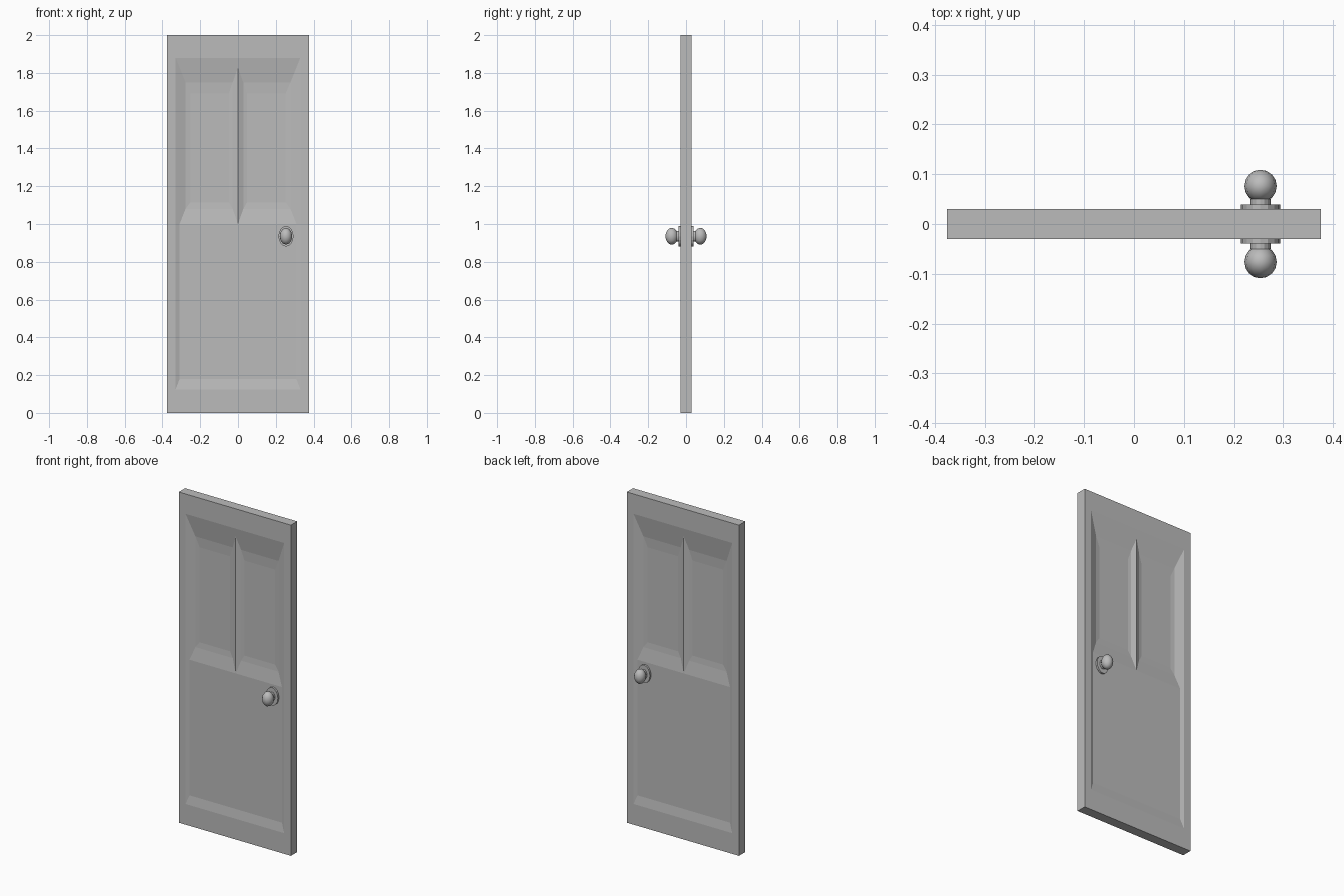
import bpy, bmesh, math
from mathutils import Matrix

cube = bpy.data.objects.get("Cube")
if cube:
    bpy.data.objects.remove(cube, do_unlink=True)

mat = bpy.data.materials.new("plain grey")
mat.use_nodes = True
GREY = (0.5, 0.5, 0.5, 1)
mat.diffuse_color = GREY
mat.node_tree.nodes["Principled BSDF"].inputs["Base Color"].default_value = GREY


def finish(name, bm, axes):
    """Turn a bmesh into an object mirrored on the chosen axes."""
    bmesh.ops.recalc_face_normals(bm, faces=bm.faces)
    me = bpy.data.meshes.new(name)
    bm.to_mesh(me)
    bm.free()
    me.materials.append(mat)
    ob = bpy.data.objects.new(name, me)
    bpy.context.collection.objects.link(ob)
    mod = ob.modifiers.new("Mirror", 'MIRROR')
    mod.use_axis = axes
    mod.use_clip = True
    return ob


# Door leaf: one quarter, mirrored left-right and front-back
FACE, DEEP, FLOOR = 0.03, 0.010, 0.007
STEP = 0.4                                   # depth of lower panel as share of the bevel
MID = FACE + (DEEP - FACE) * STEP
bm = bmesh.new()


def rect(x0, x1, z0, z1, depth):
    return [bm.verts.new((x, -depth, z)) for x, z in ((x0, z0), (x1, z0), (x1, z1), (x0, z1))]


outer = rect(0, 0.375, 0, 2, FACE)
rim = rect(0, 0.375, 0, 2, 0)
inner = rect(0, 0.33, 0.125, 1.88, FACE)
lower = rect(0, 0.33 - 0.052 * STEP, 0.18, 1.0, MID)
deep = rect(0.028, 0.278, 1.08, 1.75, DEEP)
floor = rect(0.048, 0.252, 1.115, 1.69, FLOOR)
ridge_top = bm.verts.new((0, -MID, 1.88 - 0.13 * STEP))

for i in range(3):                           # frame and door edges
    bm.faces.new((outer[i], outer[i + 1], inner[i + 1], inner[i]))
    bm.faces.new((rim[i], rim[i + 1], outer[i + 1], outer[i]))
for i in range(4):                           # shallow border of the upper panel
    j = (i + 1) % 4
    bm.faces.new((deep[i], deep[j], floor[j], floor[i]))
bm.faces.new(floor)
bm.faces.new(lower)
bm.faces.new((inner[0], inner[1], lower[1], lower[0]))                       # bottom bevel
bm.faces.new((inner[1], inner[2], deep[2], deep[1], lower[2], lower[1]))     # side bevel
bm.faces.new((inner[2], inner[3], ridge_top, deep[3], deep[2]))              # top bevel
bm.faces.new((lower[3], lower[2], deep[1], deep[0]))                         # middle bevel
bm.faces.new((lower[3], deep[0], deep[3], ridge_top))                        # centre ridge
finish("door_leaf", bm, (True, True, False))

# Knob set: oval plate, neck and ball on each side
KX, KZ = 0.254, 0.935
OVAL = 1.35


def place(y):
    return Matrix.Translation((KX, y, KZ)) @ Matrix.Diagonal((1, 1, OVAL, 1)) @ Matrix.Rotation(math.pi / 2, 4, 'X')


def disc(name, radius, y0, y1):
    bm = bmesh.new()
    bmesh.ops.create_cone(bm, cap_ends=True, segments=16, radius1=radius, radius2=radius,
                          depth=y1 - y0, matrix=place(-(y0 + y1) / 2))
    return finish(name, bm, (False, True, False))


disc("knob_plate", 0.04, 0.028, 0.039)
disc("knob_neck", 0.021, 0.036, 0.05)

bm = bmesh.new()
bmesh.ops.create_uvsphere(bm, u_segments=12, v_segments=8, radius=0.033, matrix=place(-0.076))
for f in bm.faces:
    f.smooth = True
finish("knob_ball", bm, (False, True, False))
